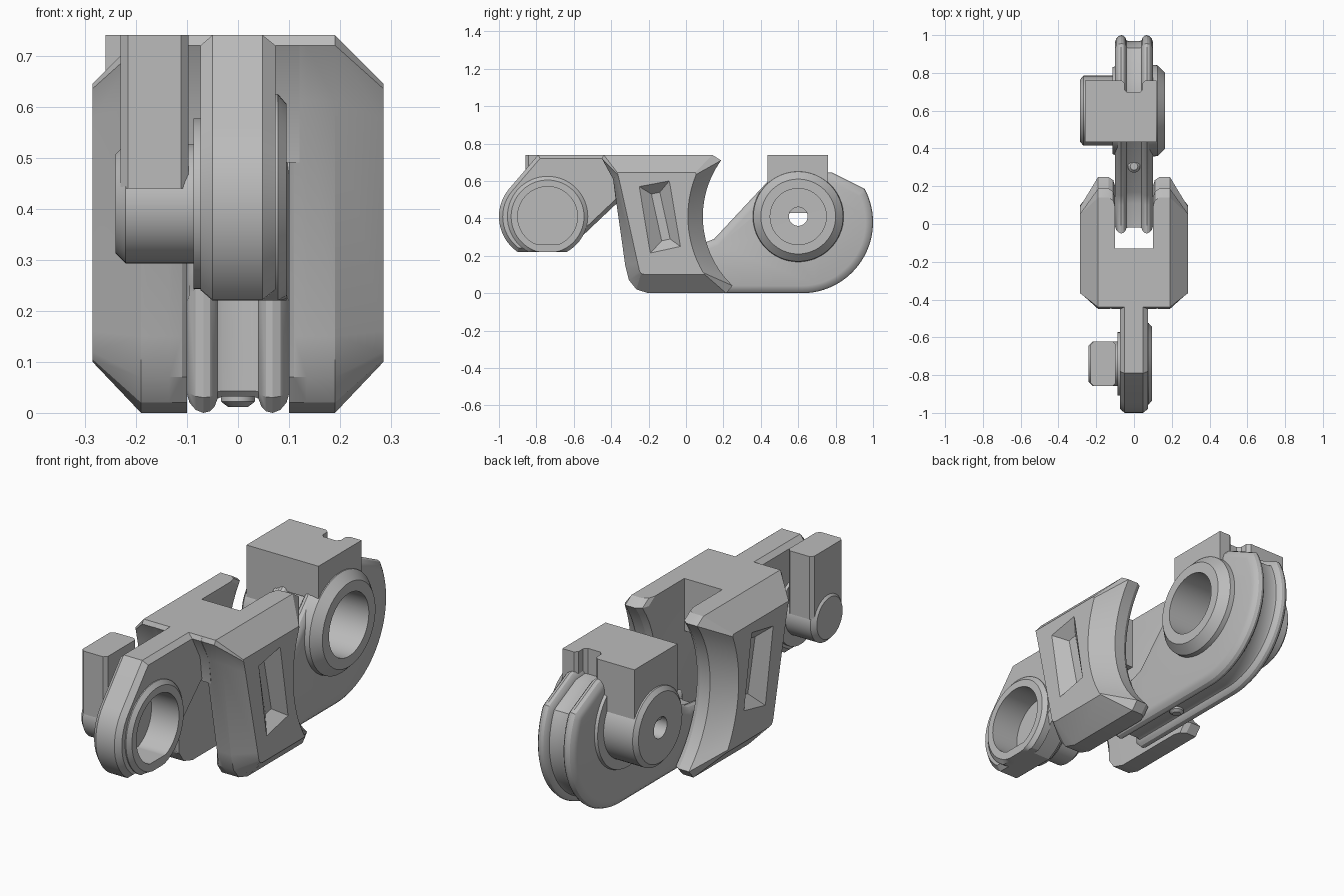
import bpy, bmesh, math
from mathutils import Vector

cube = bpy.data.objects.get("Cube")
if cube:
    bpy.data.objects.remove(cube, do_unlink=True)

grey = bpy.data.materials.new("plain grey")
grey.use_nodes = True
grey.diffuse_color = (0.5, 0.5, 0.5, 1)
grey.node_tree.nodes["Principled BSDF"].inputs["Base Color"].default_value = (0.5, 0.5, 0.5, 1)
parts = []


def loft(name, rings, keep=True):
    """Skin closed rings of 3D points and cap both ends."""
    bm = bmesh.new()
    rows = [[bm.verts.new(p) for p in ring] for ring in rings]
    n = len(rows[0])
    for a, b in zip(rows, rows[1:]):
        for i in range(n):
            j = (i + 1) % n
            bm.faces.new((a[i], a[j], b[j], b[i]))
    bm.faces.new(rows[0])
    bm.faces.new(rows[-1])
    bmesh.ops.recalc_face_normals(bm, faces=bm.faces)
    mesh = bpy.data.meshes.new(name)
    bm.to_mesh(mesh)
    bm.free()
    mesh.materials.append(grey)
    ob = bpy.data.objects.new(name, mesh)
    bpy.context.collection.objects.link(ob)
    if keep:
        parts.append(ob)
    return ob


def side(x, pts):
    return [(x, y, z) for y, z in pts]


def lathe(name, centre, profile, zmin=-1, keep=True, n=64):
    """Turn (x, radius) steps around an axis running along x."""
    rings = []
    for x, r in profile:
        angles = [math.tau * i / n for i in range(n)]
        rings.append([(x, centre[0] + r * math.cos(a), max(zmin, centre[1] + r * math.sin(a)))
                      for a in angles])
    return loft(name, rings, keep)


def prism(name, outline, z0, z1):
    return loft(name, [[(x, y, z) for x, y in outline] for z in (z0, z1)])


def box(x0, x1, y0, y1, c=0.0):
    if not c:
        return [(x0, y0), (x1, y0), (x1, y1), (x0, y1)]
    return [(x0 + c, y0), (x1 - c, y0), (x1, y0 + c), (x1, y1 - c),
            (x1 - c, y1), (x0 + c, y1), (x0, y1 - c), (x0, y0 + c)]


def arc(cy, cz, r, a0, a1, n):
    angles = [math.radians(a0 + (a1 - a0) * i / n) for i in range(n + 1)]
    return [(cy + r * math.cos(a), cz + r * math.sin(a)) for a in angles]


def inset(pts, d):
    """Shrink an outline by d with mitred corners."""
    n = len(pts)
    area = sum(pts[i - 1][0] * pts[i][1] - pts[i][0] * pts[i - 1][1] for i in range(n))
    s = 1 if area > 0 else -1
    out = []
    for i in range(n):
        p = Vector(pts[i])
        e0 = (p - Vector(pts[i - 1])).normalized()
        e1 = (Vector(pts[(i + 1) % n]) - p).normalized()
        n0, n1 = Vector((-e0.y, e0.x)) * s, Vector((-e1.y, e1.x)) * s
        q = p + (n0 + n1) * d / max(0.4, 1 + n0.dot(n1))
        out.append((q.x, q.y))
    return out


def apply(ob, mod):
    bpy.context.view_layer.objects.active = ob
    bpy.ops.object.modifier_apply(modifier=mod.name)


def cut(cutter, obs):
    cutter.hide_render = True
    for ob in obs:
        mod = ob.modifiers.new("cut", 'BOOLEAN')
        mod.operation, mod.solver, mod.object = 'DIFFERENCE', 'EXACT', cutter
        apply(ob, mod)
    bpy.data.objects.remove(cutter, do_unlink=True)


FRONT = (-0.74, 0.41)
REAR = (0.6, 0.41)


def hollow(r, z0, z1, n=16):
    # concave back edge, concentric with the rear pivot
    zs = [z0 + (z1 - z0) * i / n for i in range(n + 1)]
    return [(REAR[0] - math.sqrt(r * r - (z - REAR[1]) ** 2), z) for z in zs]


# Cheeks of the central body, with chamfered outer faces
full = [(-.44, .74), (-.45, .72), (-.39, .61), (-.325, .15), (-.305, .07), (-.265, .02), (-.2, 0),
        (.215, 0)] + hollow(.51, .04, .71) + [(.14, .74)]
outer = [(-.367, .645), (-.364, .635), (-.35, .575), (-.258, .16), (-.249, .12), (-.24, .105),
         (-.22, .1), (.1, .1)] + hollow(.59, .11, .635) + [(.05, .645)]
inner = [(min(max(y, -.3 - .33 * max(0, z - .3)), y + .035) if y < -.2 else
          (y - .05 if y > 0 else y), z) for y, z in full]
cheek = loft("body_cheeks", [side(.1, inner), side(.11, [((a[0] + 2 * b[0]) / 3, a[1])
             for a, b in zip(inner, full)]), side(.135, full), side(.19, full), side(.285, outer)])

# Recessed windows
window = [(-.25, .57), (-.09, .6), (-.03, .25), (-.19, .215)]
floor = [(-.185, .53), (-.14, .54), (-.085, .29), (-.13, .28)]
wide = [(y + (y - v) * .1, z + (z - w) * .1) for (y, z), (v, w) in zip(window, floor)]
cut(loft("window_cutter", [side(.29, wide), side(.235, floor)], False), [cheek])
mirror = cheek.modifiers.new("mirror", 'MIRROR')
mirror.use_mirror_merge = False
apply(cheek, mirror)

# Bridge joining the cheeks over the open slot
bridge = [(-.44, .74), (-.45, .72), (-.39, .61), (-.375, .49), (-.13, .49), (-.13, .74)]
loft("body_bridge", [side(-.12, bridge), side(.12, bridge)])

# Front arm with collar, flange and pin
arm = [(-.3, .74), (-.79, .74)] + arc(-.77, .41, .23, 140, 235, 14) + [
    (-.67, .22), (-.62, .25), (-.55, .31), (-.36, .49), (-.3, .49)]
front_arm = loft("front_arm", [side(x, inset(arm, d)) for x, d in
                               [(-.073, .02), (-.05, 0), (.048, 0), (.073, .02)]])
collar = lathe("front_collar", FRONT, [(.04, .215), (.078, .215), (.095, .195)], .22)
lathe("front_flange", FRONT, [(-.065, .167), (-.087, .167)])
lathe("front_pin", FRONT, [(-.08, .117), (-.22, .117), (-.24, .097)])
cut(lathe("front_bore", FRONT, [(-.05, .16), (.2, .16)], .262, False), [front_arm, collar])
prism("front_pin_block", box(-.23, -.097, -.857, -.623, .015), .44, .74)

# Rear arm with rounded rims and a groove running around it
tail = [(-.05, .03), (-.02, 0), (.2, 0), (.62, 0)] + arc(.62, .38, .38, -85, 28, 28) + [
    (.78, .645), (.7, .65), (.6, .655), (.5, .64), (.43, .59), (.15, .29), (.1, .27), (-.05, .25)]
steps = [(.101, .04), (.095, .02), (.083, .006), (.068, 0), (.055, .003), (.046, .012),
         (.04, .028), (.03, .032)]
steps = [(-x, d) for x, d in steps] + steps[::-1]
rear_arm = loft("rear_arm", [side(x, inset(tail, d)) for x, d in steps])
ring = lathe("rear_ring", REAR, [(.08, .245), (.125, .24), (.165, .2)])
flange = lathe("rear_flange", REAR, [(-.08, .24), (-.115, .23)])
boss = lathe("rear_boss", REAR, [(-.1, .185), (-.268, .185), (-.285, .165)])
cut(lathe("rear_bore", REAR, [(-.3, .05), (-.06, .05), (-.059, .15), (.2, .15)], keep=False),
    [rear_arm, ring, flange, boss])

# Notched block over the rear pivot, and its outer foot
notch = [(-.26, .435), (.12, .435), (.12, .76), (.06, .76), (.045, .745), (.045, .71), (.03, .695),
         (-.035, .695), (-.05, .71), (-.05, .745), (-.065, .76), (-.26, .76)]
prism("rear_block", notch, .575, .74)
prism("rear_block_foot", box(-.26, -.11, .435, .76), .43, .58)

# Small rod through the groove
rod = [[(r * math.cos(a), .305 + r * math.sin(a), z) for a in
        [math.tau * i / 20 for i in range(20)]]
       for z, r in [(.012, .02), (.022, .033), (.42, .033), (.435, .02)]]
loft("groove_rod", rod)

# Smooth curved surfaces, keep hard edges
for ob in parts:
    bpy.ops.object.select_all(action='DESELECT')
    ob.select_set(True)
    bpy.context.view_layer.objects.active = ob
    bpy.ops.object.shade_smooth_by_angle(angle=math.radians(25))
